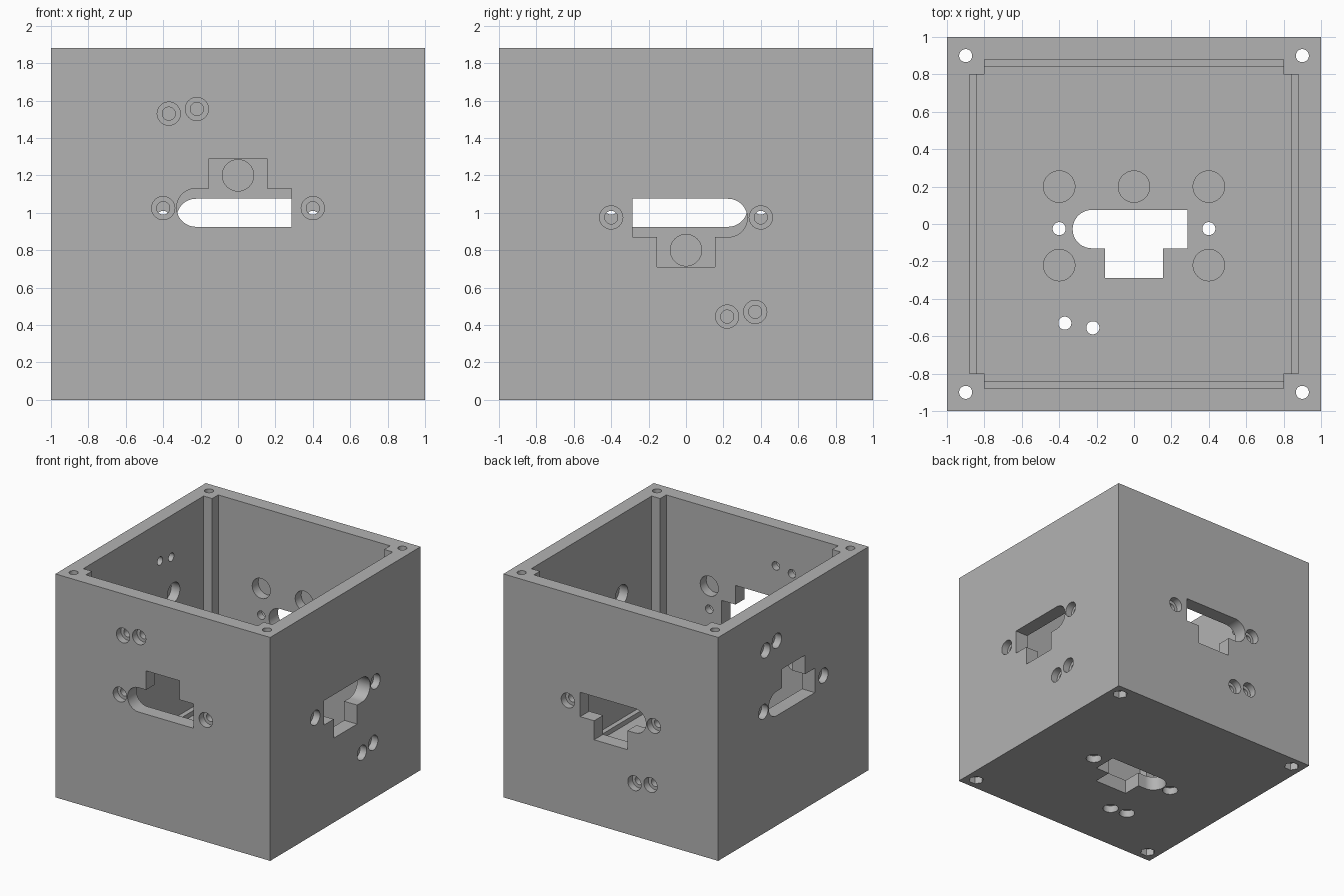
import bpy, bmesh, math
from mathutils import Matrix, Vector

cube = bpy.data.objects.get("Cube")
if cube:
    bpy.data.objects.remove(cube, do_unlink=True)

HEIGHT = 1.88
X, Y, Z = Vector((1, 0, 0)), Vector((0, 1, 0)), Vector((0, 0, 1))


def frame(origin, u, v, w):
    """Matrix that maps profile u, v and depth w to the world."""
    m = Matrix((u, v, w)).transposed().to_4x4()
    m.translation = origin
    return m


def circle(u, v, r, n=40):
    return [(u + r * math.cos(math.tau * i / n), v + r * math.sin(math.tau * i / n))
            for i in range(n)]


def prism(bm, profile, m, near, far):
    """Closed prism over a profile, between two depths."""
    a = [bm.verts.new(m @ Vector((u, v, near))) for u, v in profile]
    b = [bm.verts.new(m @ Vector((u, v, far))) for u, v in profile]
    bm.faces.new(a[::-1])
    bm.faces.new(b)
    for i in range(len(a)):
        j = (i + 1) % len(a)
        bm.faces.new((a[i], a[j], b[j], b[i]))


def make_object(name, solids):
    bm = bmesh.new()
    for solid in solids:
        prism(bm, *solid)
    bmesh.ops.recalc_face_normals(bm, faces=bm.faces)
    mesh = bpy.data.meshes.new(name)
    bm.to_mesh(mesh)
    bm.free()
    obj = bpy.data.objects.new(name, mesh)
    bpy.context.collection.objects.link(obj)
    return obj


def cross(arm, core=0.8):
    """Square outline with its corners notched for the posts."""
    quarter = [(arm, -core), (arm, core), (core, core)]
    pts = []
    for _ in range(4):
        pts += quarter
        quarter = [(-y, x) for x, y in quarter]
    return pts


# Each face: origin on the outer surface, profile axes, inward depth
faces = [
    frame(-Y + Z, X, Z, Y),
    frame(Y + Z, X, -Z, -Y),
    frame(-X + Z, -Y, Z, X),
    frame(X + Z, -Y, -Z, -X),
    frame(Vector(), X, -Y, Z),
]
upright = Matrix.Identity(4)

# Connector opening: slot with one round end and a square tab
low, high, tab = -0.075, 0.13, 0.155
mid, rad = (low + high) / 2, (high - low) / 2
opening = [(0.285, low), (0.285, high), (tab, high), (tab, 0.29), (-tab, 0.29), (-tab, high)]
for i in range(25):
    a = math.pi / 2 + math.pi * i / 24
    opening.append((-0.328 + rad + rad * math.cos(a), mid + rad * math.sin(a)))

screws = [(-0.4, 0.025), (0.4, 0.025), (-0.37, 0.53), (-0.22, 0.555)]
pockets = [(-0.4, -0.2), (0, -0.2), (0.4, -0.2), (-0.4, 0.22), (0.4, 0.22)]
corners = [(sx * 0.9, sy * 0.9) for sx in (-1, 1) for sy in (-1, 1)]

# Solid block
box = make_object("enclosure_box", [([(-1, -1), (1, -1), (1, 1), (-1, 1)], upright, 0, HEIGHT)])

# Cutters, grouped so that none overlaps another in its group
groups = {
    "cavity": [(cross(0.88), upright, 0.16, 2.2)],
    "floor_step": [(cross(0.84), upright, 0.12, 0.3)],
    "through_holes":
        [(opening, m, -0.1, 0.3) for m in faces]
        + [(circle(u, v, 0.035), m, -0.1, 0.3) for m in faces for u, v in screws]
        + [(circle(u, v, 0.035), upright, -0.1, 2.2) for u, v in corners],
    "counterbores":
        [(circle(u, v, 0.062), m, -0.1, 0.06) for m in faces for u, v in screws]
        + [(circle(u, v, 0.06, 6), upright, -0.1, 0.06) for u, v in corners],
    "inner_pockets":
        [(circle(u, v, 0.084), m, 0.04, 0.2) for m in faces for u, v in pockets],
}
cutters = []
for name, solids in groups.items():
    cutter = make_object(name + "_cutter", solids)
    cutter.hide_render = True
    cutters.append(cutter)
    mod = box.modifiers.new(name, 'BOOLEAN')
    mod.operation = 'DIFFERENCE'
    mod.solver = 'EXACT'
    mod.object = cutter

# Bake the cuts and drop the cutters
depsgraph = bpy.context.evaluated_depsgraph_get()
result = bpy.data.meshes.new_from_object(box.evaluated_get(depsgraph))
box.modifiers.clear()
box.data = result
for cutter in cutters:
    bpy.data.objects.remove(cutter, do_unlink=True)

# Single grey plastic
grey = bpy.data.materials.new("light_grey_plastic")
grey.use_nodes = True
colour = (0.45, 0.45, 0.45, 1)
grey.diffuse_color = colour
grey.node_tree.nodes["Principled BSDF"].inputs["Base Color"].default_value = colour
box.data.materials.clear()
box.data.materials.append(grey)

bpy.ops.object.select_all(action='DESELECT')
box.select_set(True)
bpy.context.view_layer.objects.active = box
bpy.ops.object.shade_smooth_by_angle(angle=math.radians(30))
